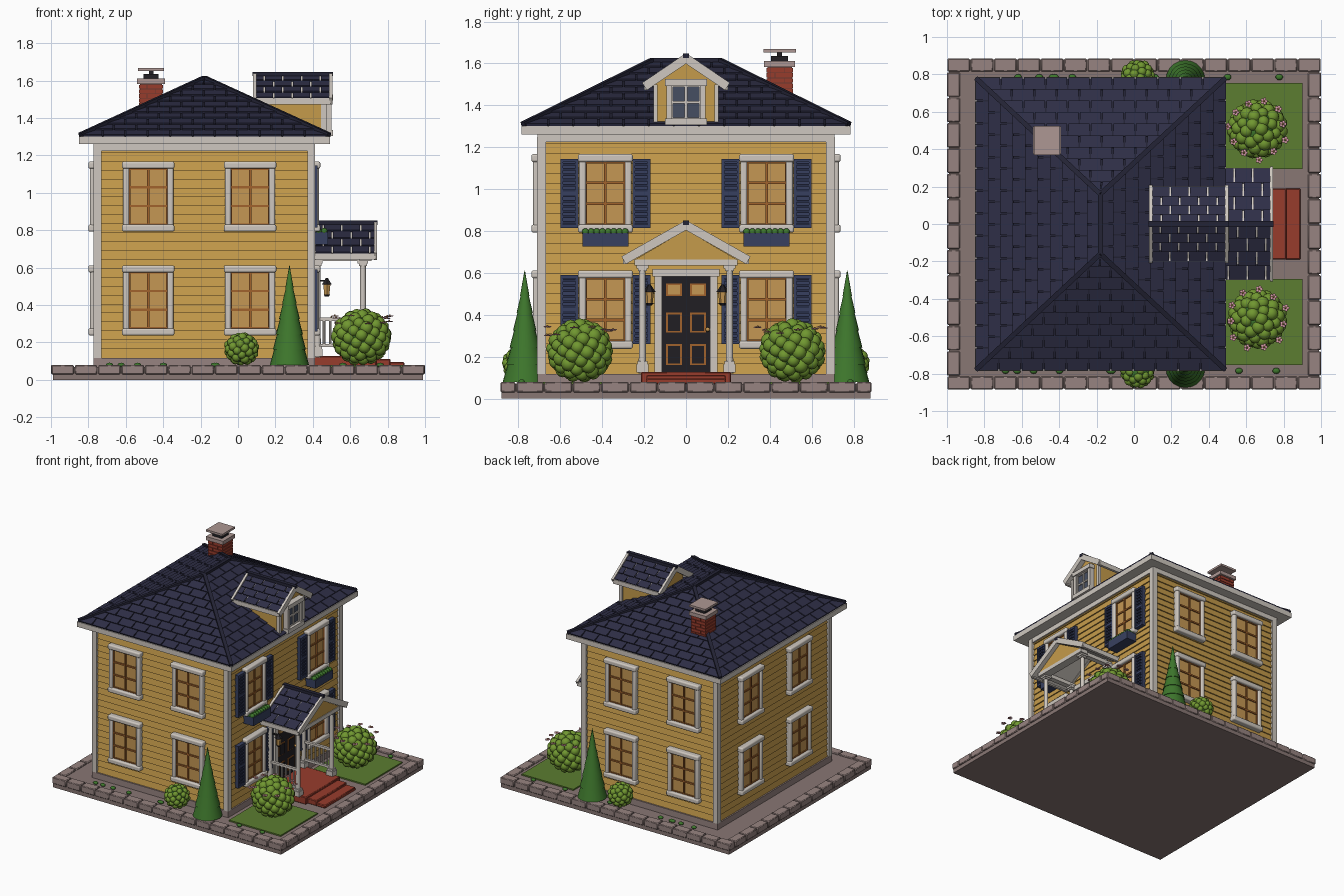
import bpy, bmesh, math, random
from mathutils import Vector as V, Matrix as Mx

if "Cube" in bpy.data.objects:
    bpy.data.objects.remove(bpy.data.objects["Cube"])

random.seed(4)
I = Mx.Identity(4)
parts = {}
COL = dict(wall=(196, 154, 76), trim=(205, 198, 190), roof=(50, 50, 72), ridge=(40, 40, 56), navy=(58, 66, 96),
           slat=(44, 50, 74), amber=(196, 150, 84), sash=(160, 98, 48), brick=(150, 62, 48), stone=(150, 131, 128),
           ground=(135, 118, 115), lawn=(92, 124, 52), leaf=(112, 150, 52), fir=(64, 118, 48), dark=(38, 36, 40),
           pink=(222, 160, 172), glass=(72, 80, 98), cap=(172, 150, 146), mortar=(105, 60, 52))


def part(name, col):
    if name not in parts:
        parts[name] = (bmesh.new(), col)
    return parts[name][0]


def box(bm, lo, hi, M=I):
    lo, hi = V(lo), V(hi)
    bmesh.ops.create_cube(bm, size=1, matrix=M @ Mx.Translation((lo + hi) / 2) @ Mx.Diagonal((*(hi - lo), 1)))


def loft(bm, a, b):
    """Closed solid between two matching polygons."""
    a, b = [bm.verts.new(p) for p in a], [bm.verts.new(p) for p in b]
    bm.faces.new(a[::-1])
    bm.faces.new(b)
    for i in range(len(a)):
        j = (i + 1) % len(a)
        bm.faces.new((a[i], a[j], b[j], b[i]))


def rect(x0, x1, y0, y1, z):
    return [(x0, y0, z), (x1, y0, z), (x1, y1, z), (x0, y1, z)]


def beam(bm, a, b, w, h):
    a, b = V(a), V(b)
    M = Mx.Translation((a + b) / 2) @ (b - a).to_track_quat('X', 'Z').to_matrix().to_4x4()
    bmesh.ops.create_cube(bm, size=1, matrix=M @ Mx.Diagonal(((b - a).length, w, h, 1)))


def ball(bm, c, r, s=(1, 1, 1), sub=2):
    bmesh.ops.create_icosphere(bm, subdivisions=sub, radius=r, matrix=Mx.Translation(c) @ Mx.Diagonal((*s, 1)))


def cone(bm, x, y, z0, z1, r0, r1, seg=16):
    bmesh.ops.create_cone(bm, cap_ends=True, segments=seg, radius1=r0, radius2=r1, depth=z1 - z0,
                          matrix=Mx.Translation((x, y, (z0 + z1) / 2)))


def shingles(bm, A, B, C, D, rows, w, t=.012):
    """Tilted tiles on the sloping quad A-B (eave), C-D (top)."""
    A, B, C, D = map(V, (A, B, C, D))
    e = (B - A).normalized()
    n = e.cross(D - A).normalized()
    width = (B - A).length

    def pt(u, v, h):
        L, R = A.lerp(D, v), B.lerp(C, v)
        l, r = (L - A).dot(e), (R - A).dot(e)
        return L + e * (min(max(u, l), r) - l) + n * h
    for k in range(rows):
        v0, v1 = k / rows, (k + 1) / rows
        u = -w * (.5 if k % 2 else 0)
        while u < width:
            a, b = u + .004, u + w - .004
            if (pt(a, v0, 0) - pt(b, v0, 0)).length > .008:
                loft(bm, [pt(a, v0, -.003), pt(b, v0, -.003), pt(b, v1, -.003), pt(a, v1, -.003)],
                     [pt(a, v0, t), pt(b, v0, t), pt(b, v1, .004), pt(a, v1, .004)])
            u += w


# Plot: slab, paver border, lawns
box(part('base_slab', 'ground'), (-.99, -.88, 0), (.99, .88, .07))
pav = part('border_pavers', 'stone')
for s in (-1, 1):
    for i in range(16):
        x = -1 + i * .125
        box(pav, (x + .003, s * .885, .03), (x + .122, s * .815, .08))
    for i in range(12):
        y = -.813 + i * .1355
        box(pav, (s * 1, y + .003, .03), (s * .93, y + .1325, .08))
    box(part('lawns', 'lawn'), (.45, s * .295, .06), (.9, s * .755, .08))
    for i in range(8):
        ball(part('ground_plants', 'fir'), (random.uniform(-.8, .9), s * .785, .08), .02, (1, .8, .6))

# House body: foundation, lapped siding, corner boards, frieze
X0, X1, Y = -.752, .392, .69
box(part('foundation', 'stone'), (X0 - .02, -Y - .02, .07), (X1 + .02, Y + .02, .118))
for k in range(24):
    z, h, d = .118 + k * .0477, .0477, .009
    loft(part('siding', 'wall'), rect(X0 - d, X1 + d, -Y - d, Y + d, z), rect(X0, X1, -Y, Y, z + h))
for x in (X0, X1):
    for y in (-Y, Y):
        box(part('corner_boards', 'trim'), (x - .021, y - .021, .118), (x + .021, y + .021, 1.25))
box(part('eaves', 'trim'), (X0 - .02, -Y - .02, 1.225), (X1 + .02, Y + .02, 1.262))
box(part('eaves', 'trim'), (-.85, -.785, 1.262), (.493, .785, 1.302))

# Hip roof with tiles and ridge caps
ex0, ex1, ey, ez, rx, ry, rz = -.843, .487, .778, 1.302, -.18, .16, 1.607
loft(part('roof_core', 'ridge'), rect(ex0, ex1, -ey, ey, ez), rect(rx - .004, rx + .004, -ry, ry, rz))
a, b, c, d = (ex0, -ey, ez), (ex1, -ey, ez), (ex1, ey, ez), (ex0, ey, ez)
p, q = (rx, -ry, rz), (rx, ry, rz)
til = part('roof_tiles', 'roof')
for quad in ((a, b, p, p), (b, c, q, p), (c, d, q, q), (d, a, p, q)):
    shingles(til, *quad, 10, .12)
for m, n in ((a, p), (b, p), (c, q), (d, q), (p, q)):
    beam(part('ridge_caps', 'ridge'), V(m) + V((0, 0, .008)), V(n) + V((0, 0, .008)), .026, .022)


def gable(tag, x0, x1, hw, z0, z1):
    """Small tiled gable roof running along x, with trim."""
    for s in (-1, 1):
        e0, e1, r1, r0 = [V(v) for v in ((x0, s * hw, z0), (x1, s * hw, z0), (x1, 0, z1), (x0, 0, z1))]
        dn = V((0, 0, .025))
        loft(part(tag + '_roof_boards', 'trim'), [v - dn for v in (e0, e1, r1, r0)], [e0, e1, r1, r0])
        shingles(part(tag + '_roof_tiles', 'roof'), *((e0, e1, r1, r0) if s < 0 else (e1, e0, r0, r1)), 4, .1)
        for x in (x0, x1):
            beam(part(tag + '_rake_boards', 'trim'), (x, s * (hw + .008), z0 - .012), (x, 0, z1 - .004), .018, .042)
        beam(part(tag + '_eave_trim', 'trim'), e0 - dn / 2, e1 - dn / 2, .02, .034)
    beam(part(tag + '_ridge_cap', 'ridge'), (x0 - .012, 0, z1 + .008), (x1 + .012, 0, z1 + .008), .03, .022)


# Windows: local frame faces -y
def window(M, w=.28, h=.375, cols=2, rows=3, tag='window', glass='amber', sash='sash', cw=.038):
    iw, ih = w / 2 - cw, h / 2 - cw
    box(part(tag + '_glass', glass), (-iw, -.014, -ih), (iw, .01, ih), M)
    t = part(tag + '_casings', 'trim')
    for s in (-1, 1):
        box(t, (s * iw, -.036, -h / 2 + .01), (s * (iw + cw - .006), .01, h / 2 - .01), M)
        box(t, (-w / 2, -.044, s * ih), (w / 2, .01, s * h / 2), M)
    g = part(tag + '_sash_bars', sash)
    for i in range(cols + 1):
        x = -iw + 2 * iw * i / cols
        box(g, (x - .006, -.023, -ih), (x + .006, .0, ih), M)
    for i in range(rows + 1):
        z = -ih + 2 * ih * i / rows
        box(g, (-iw, -.022, z - .006), (iw, .0, z + .006), M)


def face(x, y, z, deg):
    return Mx.Translation((x, y, z)) @ Mx.Rotation(math.radians(deg), 4, 'Z')


for z in (.425, .98):
    for x in (-.48, .065):
        window(face(x, -Y - .004, z, 0))
        window(face(x, Y + .004, z, 180))
    for s in (-1, 1):
        window(face(X0 - .004, s * .3, z, -90))
        M = face(X1 + .004, s * .385, z, 90)
        window(M, .262)
        # Louvred shutters
        for k in (-1, 1):
            lo, hi = k * .172 - .043, k * .172 + .043
            box(part('shutters', 'navy'), (lo, -.016, -.165), (hi, .01, .165), M)
            for e in (lo, hi - .013):
                box(part('shutters', 'navy'), (e, -.03, -.165), (e + .013, .0, .165), M)
            for e in (-.165, -.008, .149):
                box(part('shutters', 'navy'), (lo, -.029, e), (hi, .0, e + .016), M)
            for i in range(12):
                c = -.138 + i * .0252
                box(part('shutter_slats', 'slat'), (lo + .013, -.025, c - .006), (hi - .013, -.01, c + .006),
                    M @ Mx.Translation((0, 0, 0)))
    # Flower boxes under the upper front windows
for s in (-1, 1):
    M = face(X1 + .004, s * .385, .76, 90)
    box(part('flower_boxes', 'navy'), (-.11, -.085, -.035), (.11, 0, .03), M)
    for i in range(8):
        for dy in (-.065, -.035):
            ball(part('box_plants', 'fir'), M @ V((-.095 + i * .027, dy, .035)), .018)

# Dormer
gable('dormer', .09, .495, .19, 1.502, 1.628)
prof = [(-.148, 1.3), (.148, 1.3), (.148, 1.51), (0, 1.61), (-.148, 1.51)]
loft(part('dormer_walls', 'wall'), [(.13, *v) for v in prof], [(.462, *v) for v in prof])
for s in (-1, 1):
    box(part('dormer_corner_boards', 'trim'), (.445, s * .135, 1.305), (.472, s * .156, 1.5))
window(face(.464, 0, 1.415, 90), .2, .22, 2, 2, 'dormer_window', 'glass', 'trim', .032)

# Chimney
cx, cy = -.465, .447
box(part('chimney_mortar', 'mortar'), (cx - .058, cy - .058, 1.4), (cx + .058, cy + .058, 1.59))
for k in range(7):
    z, sh = 1.41 + k * .0245, (.022 if k % 2 else -.022)
    for xa, xb in ((-.063, sh - .002), (sh + .002, .063)):
        for ya, yb in ((-.063, -sh - .002), (-sh + .002, .063)):
            box(part('chimney_bricks', 'brick'), (cx + xa, cy + ya, z), (cx + xb, cy + yb, z + .021))
box(part('chimney_cap', 'cap'), (cx - .074, cy - .074, 1.583), (cx + .074, cy + .074, 1.612))
box(part('chimney_flue', 'dark'), (cx - .04, cy - .04, 1.6), (cx + .04, cy + .04, 1.635))
box(part('chimney_flue', 'dark'), (cx - .012, cy - .012, 1.63), (cx + .012, cy + .012, 1.655))
box(part('chimney_cap', 'cap'), (cx - .07, cy - .078, 1.652), (cx + .07, cy + .078, 1.668))

# Porch: roof, pediment, posts, railings, steps
gable('porch', .405, .735, .29, .672, .832)
ped = [(-.25, .66), (.25, .66), (0, .805)]
loft(part('porch_pediment', 'wall'), [(.69, *v) for v in ped], [(.71, *v) for v in ped])
box(part('porch_beams', 'trim'), (.65, -.245, .635), (.715, .245, .665))
st = part('porch_steps', 'brick')
box(st, (.4, -.215, .07), (.74, .215, .128))
box(st, (.73, -.19, .07), (.815, .19, .112))
box(st, (.81, -.19, .07), (.89, .19, .095))
for s in (-1, 1):
    y = s * .208
    box(part('porch_beams', 'trim'), (.4, y - .02, .635), (.7, y + .02, .665))
    for x in (.425, .668):
        po = part('porch_posts', 'trim')
        cone(po, x, y, .12, .65, .018, .015)
        for z0, z1, r in ((.125, .165, .028), (.165, .18, .023), (.61, .622, .021), (.622, .645, .028)):
            box(po, (x - r, y - r, z0), (x + r, y + r, z1))
    rl = part('porch_railings', 'trim')
    for z in (.175, .315):
        box(rl, (.425, y - .01, z), (.668, y + .01, z + .018))
    for i in range(6):
        cone(rl, .46 + i * .034, y, .18, .32, .007, .007, 8)
    # Wall lanterns
    ln = part('lanterns', 'dark')
    box(ln, (.4, s * .175 - .006, .525), (.475, s * .175 + .006, .535))
    cone(ln, .475, s * .175, .51, .545, .03, .006, 6)
    cone(ln, .475, s * .175, .445, .457, .012, .02, 6)
    cone(part('lantern_glass', 'amber'), .475, s * .175, .457, .51, .016, .022, 6)

# Front door with casing, panels and lights
D = face(X1 + .005, 0, 0, 90)
box(part('door', 'dark'), (-.118, -.02, .128), (.118, .01, .585), D)
for s in (-1, 1):
    box(part('door_casing', 'trim'), (s * .115, -.035, .128), (s * .15, .01, .6), D)
    for z0, z1, col in ((.49, .55, 'amber'), (.315, .41, 'dark'), (.16, .26, 'dark')):
        box(part('door_panel_rims', 'sash'), (s * .02, -.026, z0), (s * .095, 0, z1), D)
        box(part('door_panels_' + col, col), (s * .028, -.03, z0 + .008), (s * .087, 0, z1 - .008), D)
box(part('door_casing', 'trim'), (-.16, -.045, .583), (.16, .01, .618), D)
ball(part('door_knob', 'amber'), D @ V((.104, -.032, .33)), .011)


# Planting
def bush(x, y, z, r, n, br):
    ball(part('bush_cores', 'fir'), (x, y, z), r * .82, sub=3)
    for i in range(n):
        h = 1 - 2 * (i + .5) / n
        w, t = math.sqrt(1 - h * h), i * 2.39996
        ball(part('bush_leaves', 'leaf'), V((x, y, z)) + V((w * math.cos(t), w * math.sin(t), h * .94)) * (r - br),
             br * random.uniform(.9, 1.1))


for s in (-1, 1):
    bush(.66, s * .507, .228, .162, 80, .034)
    bush(.02, s * .785, .166, .096, 50, .024)
    for i in range(11):
        t, r = i * .571 + s * .2, random.uniform(.135, .165)
        c = V((.66 + r * math.cos(t), s * .507 + r * math.sin(t), random.uniform(.3, .345)))
        for k in range(5):
            ball(part('flower_petals', 'pink'), c + V((math.cos(k * 1.257), math.sin(k * 1.257), 0)) * .012, .009, (1, 1, .4), 1)
        ball(part('flower_centres', 'amber'), c + V((0, 0, .003)), .006, sub=1)
    for k in range(6):
        cone(part('cone_trees', 'fir'), .275, s * .77, .08 + k * .082, (.08 + (k + 1) * .082 + .012) if k < 5 else .612,
             .105 - k * .0165, .079 - k * .0155 if k < 5 else .001, 20)

# Turn every part into an object
for name, (bm, col) in parts.items():
    bmesh.ops.recalc_face_normals(bm, faces=bm.faces)
    me = bpy.data.meshes.new(name)
    bm.to_mesh(me)
    ob = bpy.data.objects.new(name, me)
    bpy.context.collection.objects.link(ob)
    mat = bpy.data.materials.get(col) or bpy.data.materials.new(col)
    mat.diffuse_color = (*[(v / 255) ** 2.2 for v in COL[col]], 1)
    mat.use_nodes = True
    mat.node_tree.nodes["Principled BSDF"].inputs["Base Color"].default_value = mat.diffuse_color
    me.materials.append(mat)
    if name in ('border_pavers', 'window_casings', 'porch_steps'):
        m = ob.modifiers.new('bevel', 'BEVEL')
        m.width, m.segments = (.01, 3) if name == 'window_casings' else (.005, 1)
    ob.select_set(True)
    bpy.context.view_layer.objects.active = ob
bpy.ops.object.shade_smooth_by_angle(angle=math.radians(40))
